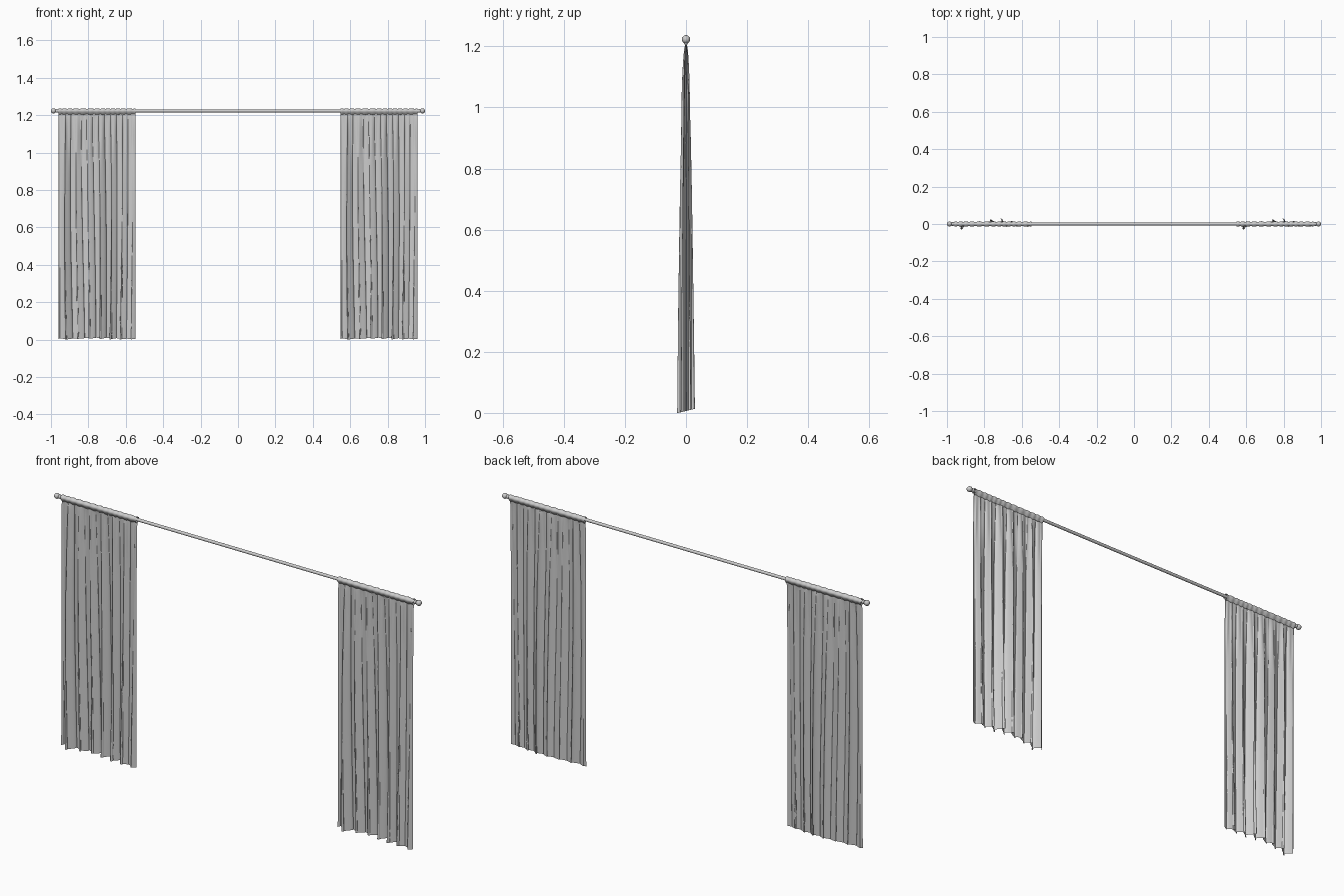
import bpy, bmesh, math
from mathutils import Vector

if "Cube" in bpy.data.objects:
    bpy.data.objects.remove(bpy.data.objects["Cube"])

ROD_Z = 1.223
LEFT, WIDTH = -0.96, 0.412      # left panel start and width
SHIFT = 1.508                   # right panel is the same panel moved along the rod


def material(name, rgb):
    m = bpy.data.materials.new(name)
    m.diffuse_color = (*rgb, 1)
    m.use_nodes = True
    m.node_tree.nodes["Principled BSDF"].inputs["Base Color"].default_value = m.diffuse_color
    return m


cloth = material("grey_cloth", (0.6, 0.6, 0.6))


def make_object(name, bm):
    bmesh.ops.recalc_face_normals(bm, faces=bm.faces)
    me = bpy.data.meshes.new(name)
    bm.to_mesh(me)
    bm.free()
    for p in me.polygons:
        p.use_smooth = True
    me.materials.append(cloth)
    ob = bpy.data.objects.new(name, me)
    bpy.context.collection.objects.link(ob)
    return ob


def grid(bm, rows, cols, fn, wrap=False):
    """Surface from fn(row, col); wrap joins the last row to the first."""
    v = [[bm.verts.new(fn(i, j)) for j in range(cols)] for i in range(rows)]
    for i in range(rows if wrap else rows - 1):
        k = (i + 1) % rows
        for j in range(cols - 1):
            bm.faces.new((v[i][j], v[i][j + 1], v[k][j + 1], v[k][j]))


# Folded cloth: pleats deepen and bulge sideways from the heading to the hem
FOLDS, COLS, ROWS = 7, 141, 40


def cloth_point(i, j):
    u, t = j / (COLS - 1), i / (ROWS - 1)
    d = t ** 1.25
    depth = 0.0015 + 0.0205 * math.sqrt(d)
    ph = 2 * math.pi * FOLDS * (u + 0.018 * math.sin(5 * u + 2.5 * d))
    edge = min(1, u * 12, (1 - u) * 12)
    size = 0.72 + 0.28 * math.sin(11 * u + 1.0)
    sway = -0.45 * math.cos(2 * math.pi * u)
    y = depth * (size * math.sin(ph) * (0.4 + 0.6 * edge) + sway)
    x = LEFT + WIDTH * u + edge * (0.003 + 0.009 * d) * math.sin(2 * ph + 0.6)
    # extra small gathers just below the heading
    y += 0.0022 * math.sin(2 * math.pi * 19 * u) * math.exp(-((d - 0.1) / 0.1) ** 2)
    hem = max(0.0, 0.006 + 0.25 * y)
    return Vector((x, y, 1.206 + (hem - 1.206) * d))


# Rod pocket: teardrop tube that pinches into the cloth, lightly gathered
def pocket_point(i, j):
    a = 2 * math.pi * i / 20
    u = j / 80
    r = 0.0125 + 0.0012 * math.sin(2 * math.pi * 13 * u + 2 * math.sin(9 * u))
    y, z = r * math.sin(a), r * math.cos(a)
    if z < 0:
        y *= 1 - 0.75 * (-z / r) ** 1.5
        z *= 1.5
    return Vector((LEFT + WIDTH * u, y, ROD_Z + z))


for side, dx in (("left", 0), ("right", SHIFT)):
    bm = bmesh.new()
    grid(bm, ROWS, COLS, cloth_point)
    make_object(side + "_curtain", bm).location.x = dx
    bm = bmesh.new()
    grid(bm, 20, 81, pocket_point, wrap=True)
    make_object(side + "_rod_pocket", bm).location.x = dx


# Rod and finials: profiles (x, radius) turned about the rod axis
def lathe(name, profile, sides=20):
    bm = bmesh.new()

    def pt(i, j):
        a = 2 * math.pi * i / sides
        x, r = profile[j]
        return Vector((x, r * math.cos(a), ROD_Z + r * math.sin(a)))
    grid(bm, sides, len(profile), pt, wrap=True)
    bmesh.ops.remove_doubles(bm, verts=bm.verts, dist=1e-6)
    return make_object(name, bm)


lathe("rod", [(-0.98, 0.0075), (0.98, 0.0075)])
for side, s in (("left", -1), ("right", 1)):
    ball = [(s * (0.9865 - 0.0135 * math.cos(math.pi * k / 12)),
             0.0135 * math.sin(math.pi * k / 12)) for k in range(13)]
    lathe(side + "_finial", ball)
    lathe(side + "_collar", [(s * 0.964, 0), (s * 0.964, 0.0095),
                             (s * 0.974, 0.0095), (s * 0.974, 0)])
